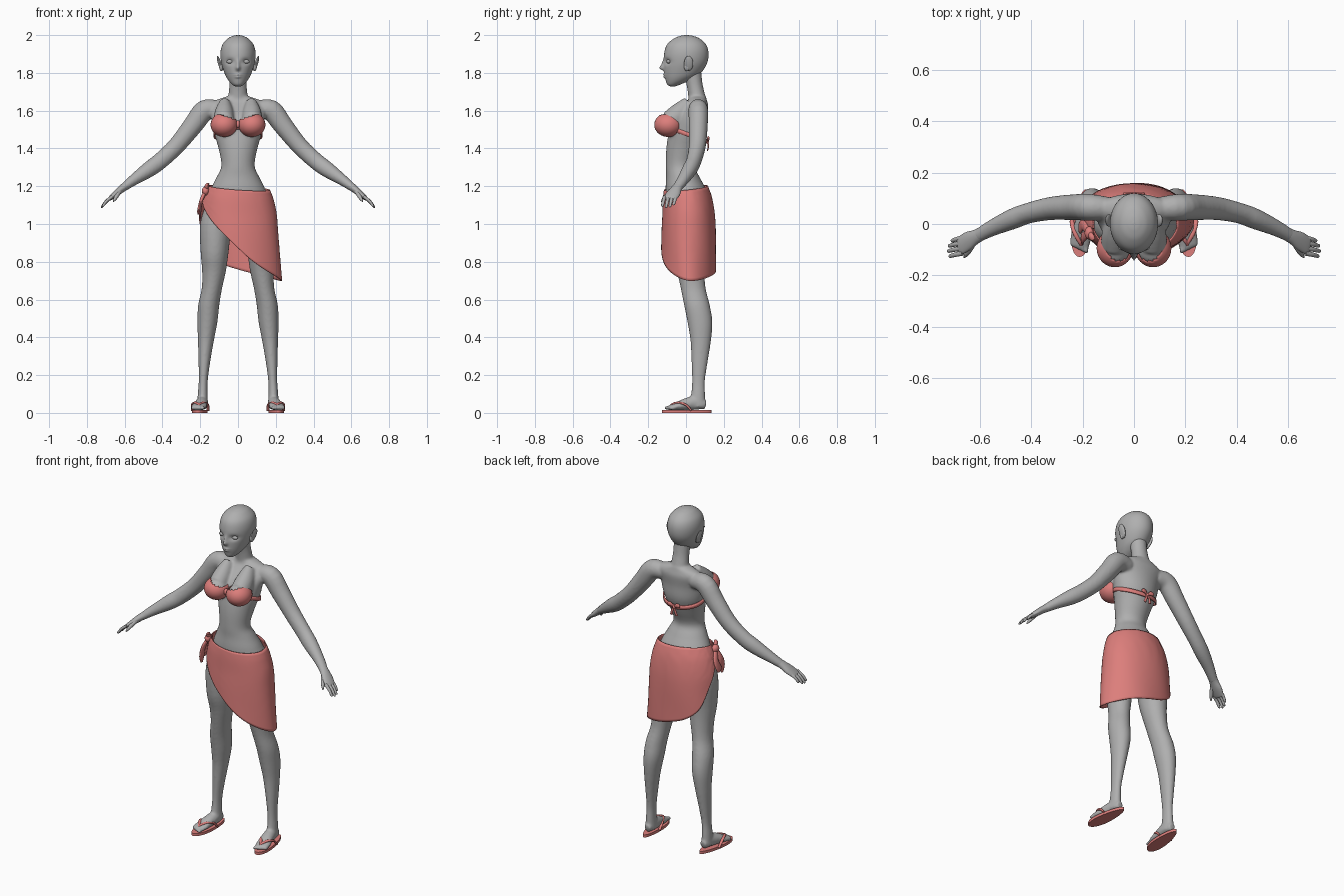
import bpy
import bmesh
from math import sin, cos, pi, radians, exp
from mathutils import Vector, Matrix

if "Cube" in bpy.data.objects:
    bpy.data.objects.remove(bpy.data.objects["Cube"])

X, Y, Z = Vector((1, 0, 0)), Vector((0, 1, 0)), Vector((0, 0, 1))
SIDES = (1, -1)


def material(name, rgb):
    mat = bpy.data.materials.new(name)
    mat.use_nodes = True
    mat.diffuse_color = (*rgb, 1)
    mat.node_tree.nodes["Principled BSDF"].inputs["Base Color"].default_value = (*rgb, 1)
    return mat


SKIN = material("grey skin", (0.43, 0.43, 0.43))
CLOTH = material("coral cloth", (0.72, 0.21, 0.2))


def finish(name, bm, mat, angle=50):
    """Turn a bmesh into a smooth shaded object."""
    bmesh.ops.recalc_face_normals(bm, faces=bm.faces)
    mesh = bpy.data.meshes.new(name)
    bm.to_mesh(mesh)
    bm.free()
    mesh.materials.append(mat)
    obj = bpy.data.objects.new(name, mesh)
    bpy.context.collection.objects.link(obj)
    bpy.ops.object.select_all(action="DESELECT")
    obj.select_set(True)
    bpy.context.view_layer.objects.active = obj
    bpy.ops.object.shade_smooth_by_angle(angle=radians(angle))
    return obj


def spline(rows, sub):
    """Catmull-Rom interpolation through rows of numbers."""
    out = []
    for i in range(len(rows) - 1):
        p = [rows[max(i - 1, 0)], rows[i], rows[i + 1], rows[min(i + 2, len(rows) - 1)]]
        for k in range(sub):
            t = k / sub
            out.append([b + 0.5 * t * (c - a + t * (2 * a - 5 * b + 4 * c - d + t * (3 * (b - c) + d - a)))
                        for a, b, c, d in zip(*p)])
    return out + [list(rows[-1])]


def loft(bm, rows, s=1, flat=False, ref=Y, n=24, sub=4):
    """Skin elliptical rings (x, y, z, half width, half depth); s = -1 mirrors."""
    rows = spline(rows, sub)
    pts = [Vector((r[0] * s, r[1], r[2])) for r in rows]
    rings = []
    for i, (p, r) in enumerate(zip(pts, rows)):
        a, b = X, Y
        if not flat:
            t = (pts[min(i + 1, len(pts) - 1)] - pts[max(i - 1, 0)]).normalized()
            a = t.cross(ref).normalized()
            b = a.cross(t)
        rings.append([bm.verts.new(p + a * r[3] * cos(2 * pi * k / n) + b * r[4] * sin(2 * pi * k / n))
                      for k in range(n)])
    for lo, hi in zip(rings, rings[1:]):
        for k in range(n):
            bm.faces.new((lo[k], lo[(k + 1) % n], hi[(k + 1) % n], hi[k]))
    bm.faces.new(rings[0])
    bm.faces.new(rings[-1])


def ball(bm, loc, size, tilt=0, axis="Y", seg=32):
    m = Matrix.Translation(loc) @ Matrix.Rotation(tilt, 4, axis) @ Matrix.Diagonal((*size, 1))
    return bmesh.ops.create_uvsphere(bm, u_segments=seg, v_segments=seg // 2, radius=1, matrix=m)["verts"]


# Body: torso, neck, arms, legs and feet fused into one skin
body = bmesh.new()
torso = [(0, .01, .98, .1, .08), (0, .015, 1.1, .165, .115), (0, 0, 1.18, .146, .108),
         (0, -.017, 1.25, .112, .088), (0, -.03, 1.31, .088, .077), (0, -.012, 1.4, .103, .092),
         (0, .008, 1.48, .126, .1), (0, .02, 1.56, .142, .092), (0, .05, 1.62, .15, .068),
         (0, .06, 1.65, .13, .052), (0, .06, 1.675, .06, .045)]
neck = [(0, .06, 1.6, .06, .05), (0, .058, 1.67, .052, .046), (0, .045, 1.74, .046, .043),
        (0, .03, 1.82, .048, .05)]
arm = [(.1, .06, 1.605, .045, .045), (.175, .065, 1.602, .056, .052), (.24, .065, 1.52, .052, .05),
       (.325, .06, 1.415, .046, .045), (.41, .042, 1.335, .044, .04), (.47, .02, 1.29, .042, .04),
       (.55, -.015, 1.235, .03, .032), (.61, -.048, 1.19, .021, .026)]
leg = [(.09, .02, 1.12, .075, .095), (.117, .015, 1, .084, .1), (.124, .012, .85, .074, .086),
       (.127, .025, .75, .063, .073), (.138, .038, .66, .054, .066), (.155, .058, .57, .056, .068),
       (.162, .074, .48, .053, .066), (.17, .078, .38, .042, .054), (.178, .072, .27, .031, .043),
       (.184, .066, .17, .024, .034), (.187, .064, .1, .026, .037), (.188, .06, .03, .03, .044)]
foot = [(.187, .105, .042, .02, .022), (.188, .05, .052, .031, .036), (.196, 0, .046, .035, .032),
        (.206, -.05, .034, .041, .02), (.212, -.088, .027, .037, .013)]
bust = [(.07, .02, 1.64, .04, .03), (.073, -.03, 1.59, .055, .05), (.074, -.075, 1.545, .062, .055)]
loft(body, torso, flat=True, n=40)
loft(body, neck, flat=True)
for s in SIDES:
    loft(body, arm, s)
    loft(body, leg, s, flat=True)
    loft(body, foot, s, ref=Z)
    loft(body, bust, s, ref=X)
    ball(body, (.074 * s, -.092, 1.525), (.064, .068, .058))
    for k in range(5):
        ball(body, ((.184 + .014 * k) * s, -.1 + .007 * k, .026), (.01, .018, .011), seg=12)
body = finish("body", body, SKIN)
remesh = body.modifiers.new("fuse", "REMESH")
remesh.mode = "VOXEL"
remesh.voxel_size = .007
remesh.use_smooth_shade = True
soften = body.modifiers.new("soften", "SMOOTH")
soften.factor = .5
soften.iterations = 6

# Head, with sockets, nose and lips pushed in or out of the face
head = bmesh.new()
loft(head, [(0, -.07, 1.728, .012, .012), (0, -.065, 1.738, .03, .034), (0, -.042, 1.762, .052, .066),
            (0, -.02, 1.795, .07, .095), (0, -.003, 1.85, .088, .114), (0, .002, 1.905, .093, .117),
            (0, .003, 1.95, .082, .103), (0, .004, 1.982, .054, .068), (0, .004, 1.996, .026, .032),
            (0, .004, 2, .004, .004)], flat=True, n=96, sub=8)


def bump(v, x, z, wide, tall):
    return exp(-((abs(v.x) - x) / wide) ** 2 - ((v.z - z) / tall) ** 2)


for v in head.verts:
    if v.co.y < -.04:
        c = v.co.copy()
        v.co.y += .014 * bump(c, .042, 1.86, .02, .014)
        v.co.y -= .022 * bump(c, 0, 1.826, .011, .012) + .011 * bump(c, 0, 1.848, .009, .02)
        v.co.y -= .008 * bump(c, 0, 1.79, .018, .005) + .008 * bump(c, 0, 1.778, .015, .005)
for s in SIDES:
    ball(head, (.042 * s, -.091, 1.86), (.019, .012, .011), seg=24)
finish("head", head, SKIN, 80)

ears = bmesh.new()
for s in SIDES:
    ball(ears, (.097 * s, .014, 1.85), (.009, .024, .042), .3 * s)
    ball(ears, (.088 * s, .005, 1.835), (.012, .016, .026))
finish("ears", ears, SKIN)

# Hands: palm, four fingers and a thumb
hands = bmesh.new()
for s in SIDES:
    loft(hands, [(.59, -.037, 1.205, .022, .026), (.615, -.05, 1.187, .02, .028),
                 (.645, -.066, 1.162, .017, .036), (.675, -.085, 1.137, .011, .034),
                 (.682, -.088, 1.13, .005, .025)], s)
    for k, reach in enumerate((.9, 1, .95, .75)):
        y = -.113 + .02 * k
        path = [(.665, y, 1.145, .009, .01),
                (.665 + .032 * reach, y - .006, 1.145 - .024 * reach, .008, .009),
                (.665 + .055 * reach, y - .012, 1.145 - .054 * reach, .006, .007),
                (.665 + .057 * reach, y - .013, 1.145 - .058 * reach, .002, .002)]
        loft(hands, path, s, n=12)
    loft(hands, [(.62, -.065, 1.182, .012, .013), (.636, -.095, 1.158, .011, .012),
                 (.65, -.117, 1.135, .009, .009), (.66, -.13, 1.118, .003, .003)], s, n=12)
finish("hands", hands, SKIN, 80)

# Top: two trimmed cups, centre knot, back band and bow
cups = bmesh.new()
for s in SIDES:
    shell = ball(cups, (.074 * s, -.094, 1.525), (.071, .074, .064), seg=48)
    spare = [v for v in shell if v.co.z > 1.577 + .3 * (abs(v.co.x) - .074) or v.co.y > -.035]
    bmesh.ops.delete(cups, geom=spare, context="VERTS")
ball(cups, (0, -.112, 1.528), (.013, .016, .02), seg=16)
finish("top_cups", cups, CLOTH, 80).modifiers.new("cloth", "SOLIDIFY").thickness = .004

band = bmesh.new()
rows = []
for k in range(64):
    a = 2 * pi * k / 64
    c = Vector((.13 * sin(a), .006 - .104 * cos(a), 1.475 + .038 * cos(a)))
    rows.append((band.verts.new(c - Z * .012), band.verts.new(c + Z * .012)))
for k in range(64):
    p, q = rows[k], rows[(k + 1) % 64]
    band.faces.new((p[0], q[0], q[1], p[1]))
finish("top_band", band, CLOTH).modifiers.new("cloth", "SOLIDIFY").thickness = .006

bow = bmesh.new()
ball(bow, (0, .113, 1.438), (.01, .01, .012), seg=16)
for s in SIDES:
    loft(bow, [(0, .113, 1.438, .004, .004), (.022, .118, 1.452, .012, .006),
               (.036, .118, 1.452, .011, .006), (.042, .118, 1.452, .003, .003)], s, n=12)
    loft(bow, [(0, .113, 1.438, .005, .004), (.01, .118, 1.415, .007, .004),
               (.018, .114, 1.388, .009, .003)], s, n=12)
finish("back_bow", bow, CLOTH)

# Wrap skirt: an open sheet whose hem height follows the angle round the hips
hem = spline([(-80, 1.12), (-50, 1.04), (-15, .925), (17, .81), (45, .745), (80, .7), (110, .697),
              (150, .725), (180, .755), (205, .79), (230, .86), (255, 1), (280, 1.13)], 8)
shape = [(1.21, 0, .157, .113), (1.14, .008, .186, .13), (1.05, .014, .206, .139),
         (.95, .015, .214, .144), (.8, .015, .224, .145), (.69, .015, .232, .145)]
fit = spline(shape, 10)
skirt = bmesh.new()
grid = []
for angle, low in hem:
    a = radians(angle)
    top = 1.195 - .012 * cos(a) - .01 * sin(a)
    column = []
    for k in range(25):
        z = top + (low - top) * k / 24
        _, y, rx, ry = min(fit, key=lambda f: abs(f[0] - z))
        fold = 1 + .012 * sin(5 * a + 9 * z) * k / 24
        column.append(skirt.verts.new((rx * fold * sin(a), y - ry * fold * cos(a), z)))
    grid.append(column)
for p, q in zip(grid, grid[1:]):
    for k in range(24):
        skirt.faces.new((p[k], q[k], q[k + 1], p[k + 1]))
skirt = finish("wrap_skirt", skirt, CLOTH, 80)
skirt.modifiers.new("relax", "SMOOTH").iterations = 3
skirt.modifiers.new("cloth", "SOLIDIFY").thickness = .006

knot = bmesh.new()
ball(knot, (-.172, -.035, 1.175), (.02, .026, .024), seg=20)
for y, x, z in ((-.06, -.2, 1.03), (-.015, -.21, 1.05)):
    loft(knot, [(-.172, -.035, 1.175, .01, .012), (-.196, y + .01, 1.12, .009, .02),
                (x, y, 1.07, .006, .024), (x, y, z, .003, .01)], n=16)
loft(knot, [(-.17, -.035, 1.175, .01, .01), (-.165, -.05, 1.205, .01, .014),
            (-.155, -.06, 1.212, .004, .006)], n=16)
finish("skirt_knot", knot, CLOTH)

# Sandals: flat sole with a forked strap
soles, straps = bmesh.new(), bmesh.new()
for s in SIDES:
    ring = []
    for k in range(48):
        a = 2 * pi * k / 48
        c = cos(a)
        x = .2 + .012 * c + sin(a) * (.039 + .009 * c)
        ring.append(soles.verts.new((x * s, .003 - .131 * c, 0)))
    face = soles.faces.new(ring)
    raised = bmesh.ops.extrude_face_region(soles, geom=[face])["geom"]
    bmesh.ops.translate(soles, vec=Z * .016, verts=[v for v in raised if isinstance(v, bmesh.types.BMVert)])
    for side in SIDES:
        loft(straps, [(.207, -.085, .014, .005, .005), (.207, -.078, .042, .006, .006),
                      (.205 + .022 * side, -.04, .054, .006, .009),
                      (.201 + .039 * side, 0, .042, .006, .009),
                      (.199 + .041 * side, .028, .012, .005, .008)], s, ref=X, n=12)
finish("sandal_soles", soles, CLOTH, 40)
finish("sandal_straps", straps, CLOTH, 80)
